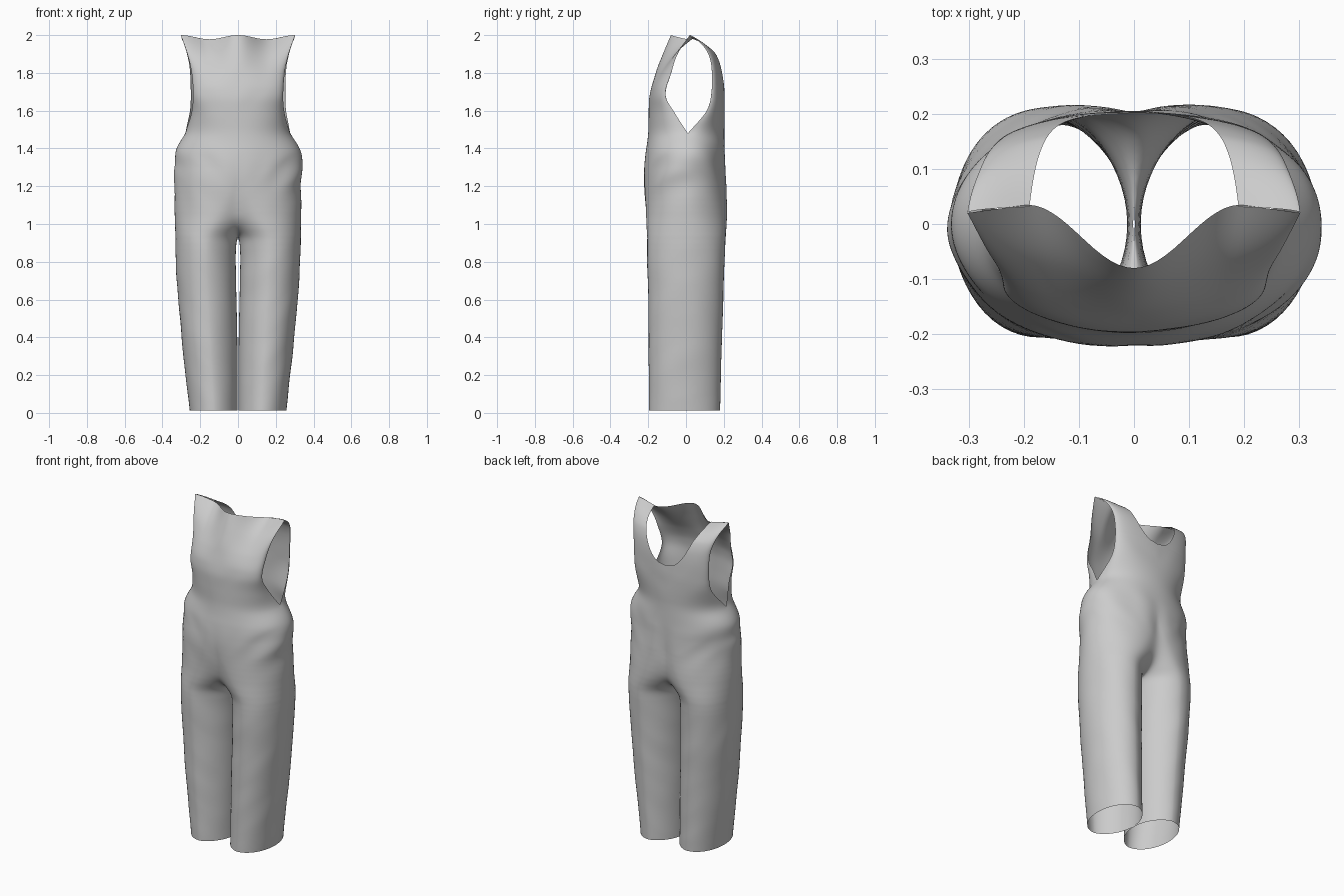
import bpy, bmesh, math
from mathutils import Vector, noise

if "Cube" in bpy.data.objects:
    bpy.data.objects.remove(bpy.data.objects["Cube"])

P = 2.02  # superellipse exponent of the cross-sections
INNER = 1.2  # power for the inside of the legs

# body rows: z, outer x, leg centre x, side y, front y, back y
BODY = [(.012, .256, .129, -.005, -.195, .18), (.4, .298, .151, -.005, -.198, .19),
        (.7, .324, .167, 0, -.202, .2), (.9, .332, .17, 0, -.207, .209),
        (.95, .334, .158, 0, -.209, .213), (1.05, .335, .10, 0, -.214, .218),
        (1.2, .337, .03, 0, -.222, .215), (1.3, .339, 0, 0, -.222, .21),
        (1.38, .335, 0, 0, -.215, .207), (1.43, .311, 0, .005, -.207, .206),
        (1.48, .277, 0, .01, -.202, .205)]
# bib rows: z, armhole edge x, edge y, centre y, exponent
BIB = [(1.48, .277, .01, -.202, P), (1.58, .248, -.055, -.199, 2.1), (1.68, .239, -.108, -.192, P),
       (1.8, .246, -.078, -.161, 2), (1.9, .268, -.045, -.122, 1.8), (2.0, .303, .02, -.08, 1.8)]
# back rows: z, armhole edge x, edge y, centre y
BACK = [(1.48, .277, .01, .205), (1.6, .255, .11, .205), (1.7, .25, .135, .203),
        (1.83, .256, .135, .192), (1.9, .27, .118, .167), (1.95, .285, .085, .125),
        (1.98, .297, .05, .08), (2.0, .303, .02, .035)]


def interp(table, z):
    """Smooth interpolation of a table of rows at height z."""
    n = len(table)
    i = max(k for k in range(n - 1) if table[k][0] <= z + 1e-9)
    a, b = table[i], table[i + 1]
    lo, hi = table[max(i - 1, 0)], table[min(i + 2, n - 1)]
    h = b[0] - a[0]
    t = (z - a[0]) / h
    out = []
    for k in range(1, len(a)):
        m0 = (b[k] - lo[k]) / (b[0] - lo[0]) * h
        m1 = (hi[k] - a[k]) / (hi[0] - a[0]) * h
        out.append((2*t**3 - 3*t*t + 1)*a[k] + (t**3 - 2*t*t + t)*m0
                   + (3*t*t - 2*t**3)*b[k] + (t**3 - t*t)*m1)
    return out


def spow(v, e):
    return 0.0 if abs(v) < 1e-9 else math.copysign(abs(v) ** e, v)


def bell(v, mid, width):
    return math.exp(-((v - mid) / width) ** 2)


def crumple(x, y, z, cx, side):
    """Soft cloth folds, strongest at the hips, plus a centre gather."""
    d = Vector((x - cx, y))
    if d.length > 1e-6:
        d.normalize()
    w = noise.noise(Vector((side * x * 6, y * 6 + 3, (z - .8 * x) * 7)))
    amp = .003 + .010 * bell(z, 1.28, .13) * min(1, x / .25)
    amp *= min(1, max(0, (1.95 - z) / .3), z / .1 + .2)
    x += d.x * w * amp * min(1, x / .06)
    y += d.y * w * amp
    y *= 1 - (.02 if y < 0 else .05) * bell(x, 0, .05) * bell(z, 1.2, .13)
    return side * x, y, z


def neck_dip(x, z, start):
    """Slight sag of the shoulder line between neck and shoulder point."""
    w = max(0, (z - start) / (2 - start))
    return .022 * w * math.sin(math.pi * min(1, abs(x) / .303)) ** 2


bm = bmesh.new()


def sheet(row, z0, z1, rows, cols, side):
    """Quad sheet; row(z) gives a function of u in 0..1 returning a point."""
    prev = None
    for r in range(rows + 1):
        f = row(z0 + (z1 - z0) * r / rows, side)
        cur = [bm.verts.new(f(c / cols)) for c in range(cols + 1)]
        if prev:
            for c in range(cols):
                bm.faces.new((prev[c], prev[c + 1], cur[c + 1], cur[c]))
        prev = cur


# legs and hips: a leg loop that opens into half of the waist above the crotch
def body_row(z, side):
    out, cx, ye, yf, yb = interp(BODY, z)
    cx = max(cx, 0)
    ax = out - cx
    lim = math.acos(-min(1, cx / ax) ** (1 / INNER))

    def point(u):
        a = lim * (2 * u - 1)
        c = math.cos(a)
        x = max(0, cx + ax * spow(c, 2 / P if c > 0 else INNER))
        s = spow(math.sin(a), 2 / P)
        y = ye + abs(s) * ((yf if s < 0 else yb) - ye)
        return crumple(x, y, z, cx, side)
    return point


# chest panel leaning back to the shoulders
def bib_row(z, side):
    xe, ye, yc, p = interp(BIB, z)
    top = max(0, (z - 1.72) / .28) ** 1.5

    def point(u):
        a = math.pi / 2 * (1 - u)
        x = max(0, xe * spow(math.cos(a), 2 / p))
        y = ye + (yc - ye) * spow(math.sin(a), 2 / p)
        r = x / xe
        bow = math.sin(math.pi / 2 * min(1, r / .64)) ** 2
        bow *= 1 + .15 * min(1, (1 - r) / .36)
        y += top * (yc + (ye - yc) * bow - y)
        x, y, zz = crumple(x, y, z, 0, side)
        return x, y, zz - neck_dip(x, z, 1.8)
    return point


# back panel splitting into two straps around a scooped neckline
def back_row(z, side):
    xe, ye, yc = interp(BACK, z)
    xin = .19 * max(0, (z - 1.73) / .27) ** .4
    lim = math.acos((xin / xe) ** (P / 2))

    def point(u):
        a = lim * u
        x = max(0, xe * spow(math.cos(a), 2 / P))
        y = ye + (yc - ye) * spow(math.sin(a), 2 / P)
        x, y, zz = crumple(x, y, z, 0, side)
        return x, y, zz - neck_dip(x, z, 1.9)
    return point


for side in (1, -1):
    sheet(body_row, .012, 1.48, 150, 56, side)
    sheet(bib_row, 1.48, 2.0, 48, 28, side)
    sheet(back_row, 1.48, 2.0, 52, 28, side)
bmesh.ops.remove_doubles(bm, verts=bm.verts, dist=.0008)

# relax the cloth at the waist and crotch, fading out away from the middle
for mid, reach, times in ((1.5, .15, 30), (1.04, .16, 12)):
    for i in range(times):
        span = reach * (1 - i / times)
        soft = [v for v in bm.verts if abs(v.co.z - mid) < span and not v.is_boundary]
        bmesh.ops.smooth_vert(bm, verts=soft, factor=.5,
                              use_axis_x=True, use_axis_y=True, use_axis_z=False)

bmesh.ops.recalc_face_normals(bm, faces=bm.faces)
mesh = bpy.data.meshes.new("sleeveless_jumpsuit")
bm.to_mesh(mesh)
bm.free()
suit = bpy.data.objects.new("sleeveless_jumpsuit", mesh)
bpy.context.collection.objects.link(suit)
for poly in mesh.polygons:
    poly.use_smooth = True
